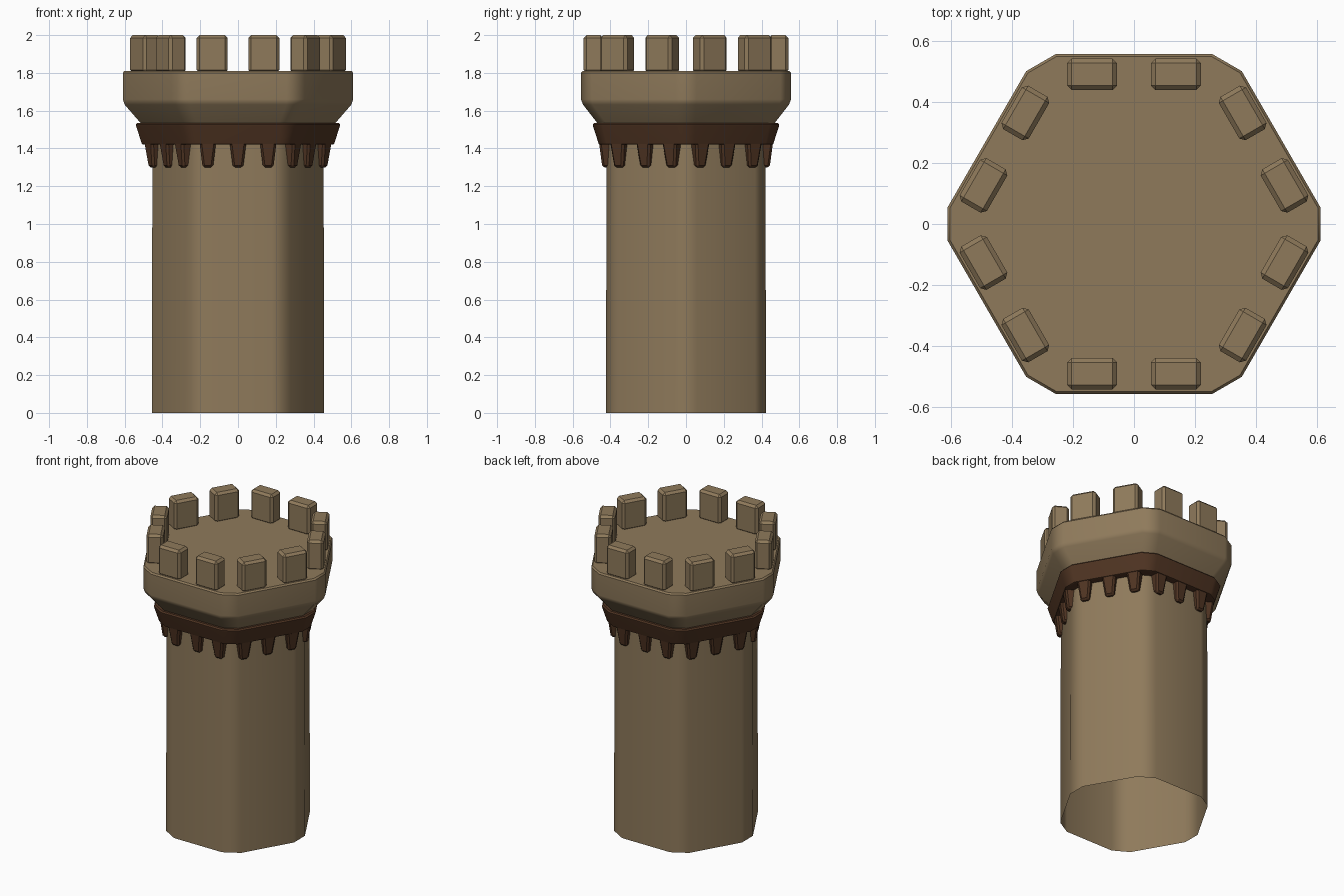
import bpy, bmesh, math
from mathutils import Matrix, Vector

if "Cube" in bpy.data.objects:
    bpy.data.objects.remove(bpy.data.objects["Cube"])


def material(name, rgb):
    m = bpy.data.materials.new(name)
    m.diffuse_color = (*rgb, 1)
    m.use_nodes = True
    m.node_tree.nodes["Principled BSDF"].inputs["Base Color"].default_value = m.diffuse_color
    return m


STONE = material("tan_stone", (0.275, 0.195, 0.105))
WOOD = material("dark_brown_wood", (0.078, 0.034, 0.016))


def finish(bm, name, mat, smooth=None):
    bmesh.ops.recalc_face_normals(bm, faces=bm.faces[:])
    me = bpy.data.meshes.new(name)
    bm.to_mesh(me)
    bm.free()
    me.materials.append(mat)
    ob = bpy.data.objects.new(name, me)
    bpy.context.collection.objects.link(ob)
    if smooth:
        bpy.ops.object.select_all(action='DESELECT')
        ob.select_set(True)
        bpy.context.view_layer.objects.active = ob
        bpy.ops.object.shade_smooth_by_angle(angle=math.radians(smooth))
        wn = ob.modifiers.new("weighted_normals", 'WEIGHTED_NORMAL')
        wn.keep_sharp = True
    return ob


def hex_loop(apothem, corner):
    """Hexagon with cut corners: apothem to the sides, corner to the cuts."""
    half = (apothem * 2 / math.sqrt(3) - corner) * math.tan(math.radians(60))
    pts = []
    for k in range(6):
        a = math.radians(60 * k)
        d, t = Vector((math.cos(a), math.sin(a))), Vector((-math.sin(a), math.cos(a)))
        pts += [d * corner - t * half, d * corner + t * half]
    return pts


def hex_tower(name, mat, profile, cap_bottom, cap_top, smooth=35):
    """Stack cut-corner hexagons from (apothem, corner, z) rows."""
    bm = bmesh.new()
    loops = [[bm.verts.new((p.x, p.y, z)) for p in hex_loop(a, c)] for a, c, z in profile]
    for lo, hi in zip(loops, loops[1:]):
        for i in range(12):
            j = (i + 1) % 12
            bm.faces.new((lo[i], lo[j], hi[j], hi[i]))
    if cap_bottom:
        bm.faces.new(loops[0][::-1])
    if cap_top:
        bm.faces.new(loops[-1])
    return finish(bm, name, mat, smooth)


# shaft, open at the bottom
shaft = hex_tower("shaft", STONE, [(0.424, 0.456, 0), (0.420, 0.453, 1.45)], False, True)

# dark flared belt
hex_tower("belt", WOOD, [(0.455, 0.500, 1.42), (0.462, 0.509, 1.424), (0.493, 0.540, 1.521),
                         (0.493, 0.540, 1.527), (0.485, 0.532, 1.535)], True, True)

# flared crown and roof deck
hex_tower("crown", STONE, [(0.457, 0.503, 1.52), (0.470, 0.516, 1.535), (0.545, 0.600, 1.632),
                           (0.556, 0.610, 1.66), (0.556, 0.610, 1.80),
                           (0.548, 0.602, 1.81)], True, True)


def bevelled_box(bm, centre, size, bevel, taper=1.0, taper_y=0.0):
    """Bevelled box; the bottom may be narrowed and its outer face pulled in."""
    new = bmesh.ops.create_cube(bm, size=1)["verts"]
    for v in new:
        low, outer = v.co.z < 0, v.co.y < 0
        v.co = Vector(v.co) * Vector((1, 1, 1)).x
        v.co.x *= size[0] * (taper if low else 1)
        v.co.y = v.co.y * size[1] + (taper_y if low and outer else 0)
        v.co.z *= size[2]
        v.co += Vector(centre)
    edges = {e for v in new for e in v.link_edges}
    bmesh.ops.bevel(bm, geom=list(edges), offset=bevel, segments=1, affect='EDGES')


def around(name, mat, xs, *box):
    """Repeat a box at each x on all six sides."""
    y, z, rest = box[0], box[1], box[2:]
    bm = bmesh.new()
    for k in range(6):
        part = bmesh.new()
        for x in xs:
            bevelled_box(part, (x, y, z), *rest)
        part.transform(Matrix.Rotation(math.radians(60 * k), 4, 'Z'))
        tmp = bpy.data.meshes.new("tmp")
        part.to_mesh(tmp)
        part.free()
        bm.from_mesh(tmp)
        bpy.data.meshes.remove(tmp)
    return finish(bm, name, mat)


# battlements, two per side
around("battlements", STONE, (-0.137, 0.137), -0.490, 1.90, (0.164, 0.103, 0.20), 0.015)

# tapered teeth under the belt, three per side
around("belt_teeth", WOOD, (-0.16, 0, 0.16), -0.428, 1.367, (0.088, 0.066, 0.134), 0.011, 0.62, 0.018)
